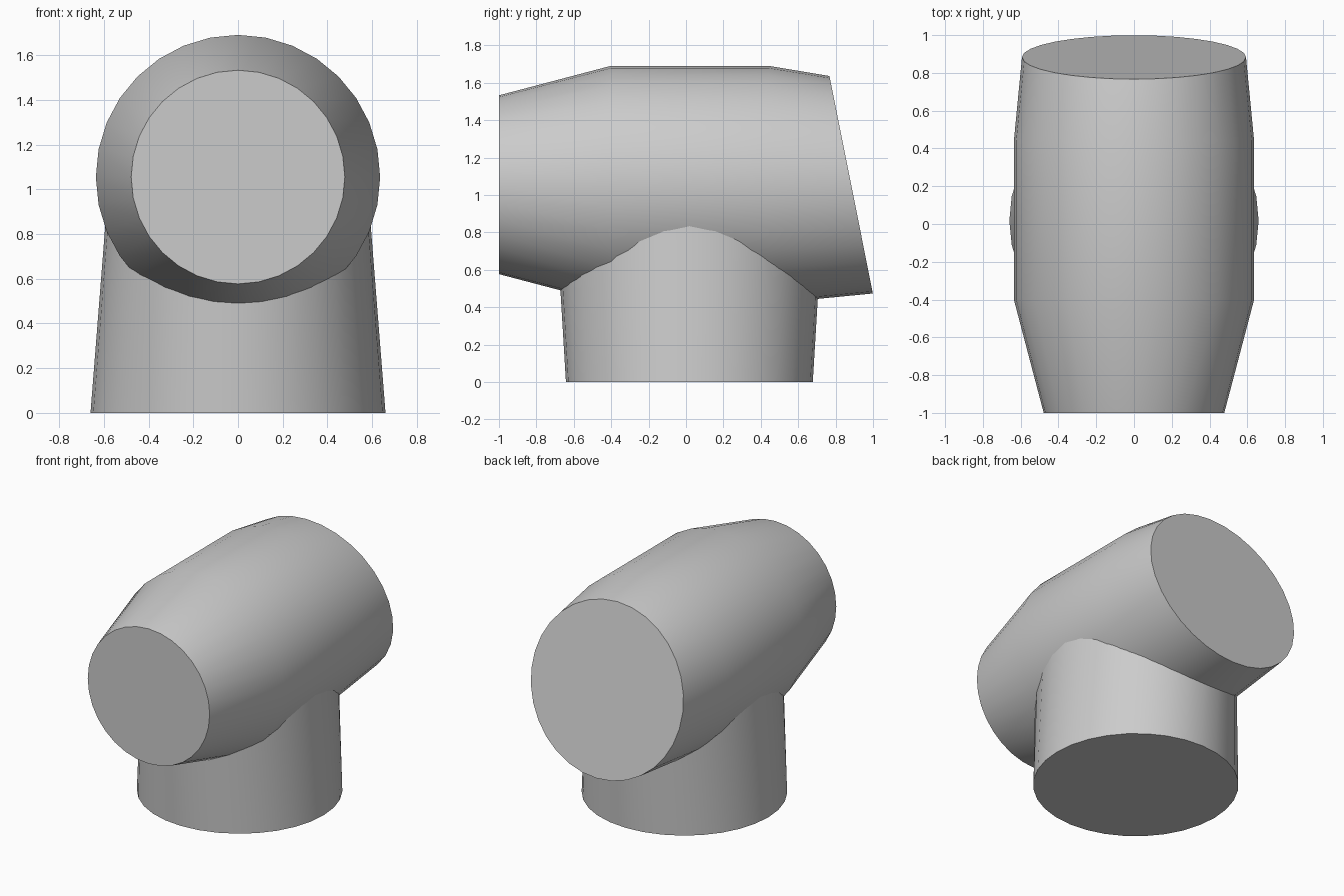
import bpy
import math
from mathutils import Vector

SIDES = 32

cube = bpy.data.objects.get("Cube")
if cube:
    bpy.data.objects.remove(cube, do_unlink=True)

grey = bpy.data.materials.new("plain grey")
grey.use_nodes = True
colour = (0.6, 0.6, 0.6, 1.0)
grey.diffuse_color = colour
grey.node_tree.nodes["Principled BSDF"].inputs["Base Color"].default_value = colour


def loft(name, rings):
    """Skin a capped tube through rings given as (centre, u axis, v axis)."""
    verts, faces = [], []
    for centre, u, v in rings:
        for i in range(SIDES):
            a = math.tau * i / SIDES
            verts.append(Vector(centre) + Vector(u) * math.cos(a) + Vector(v) * math.sin(a))
    for r in range(len(rings) - 1):
        for i in range(SIDES):
            j = (i + 1) % SIDES
            low, high = r * SIDES, (r + 1) * SIDES
            faces.append((low + i, low + j, high + j, high + i))
    faces.append(tuple(reversed(range(SIDES))))
    faces.append(tuple(range(len(verts) - SIDES, len(verts))))
    mesh = bpy.data.meshes.new(name)
    mesh.from_pydata(verts, [], faces)
    mesh.materials.append(grey)
    obj = bpy.data.objects.new(name, mesh)
    bpy.context.collection.objects.link(obj)
    bpy.ops.object.select_all(action="DESELECT")
    obj.select_set(True)
    bpy.context.view_layer.objects.active = obj
    bpy.ops.object.shade_smooth_by_angle(angle=math.radians(30))
    return obj


def barrel_ring(y, radius, tilt=0.0):
    t = math.radians(tilt)
    up = Vector((0, -math.sin(t), math.cos(t))) * radius
    return (0, y, 1.055), (-radius, 0, 0), up


def base_ring(z, rx, ry):
    return (0, 0.018, z), (rx, 0, 0), (0, ry, 0)


# Horizontal barrel: tapered front, straight middle, slanted back end
loft("barrel", [
    barrel_ring(-1.0, 0.478),
    barrel_ring(-0.4, 0.636),
    barrel_ring(0.44, 0.636),
    barrel_ring(0.883, 0.593, 11.3),
])

# Upright base: narrows sideways and widens lengthways as it meets the barrel
loft("base", [
    base_ring(0.0, 0.66, 0.66),
    base_ring(0.95, 0.585, 0.717),
])
